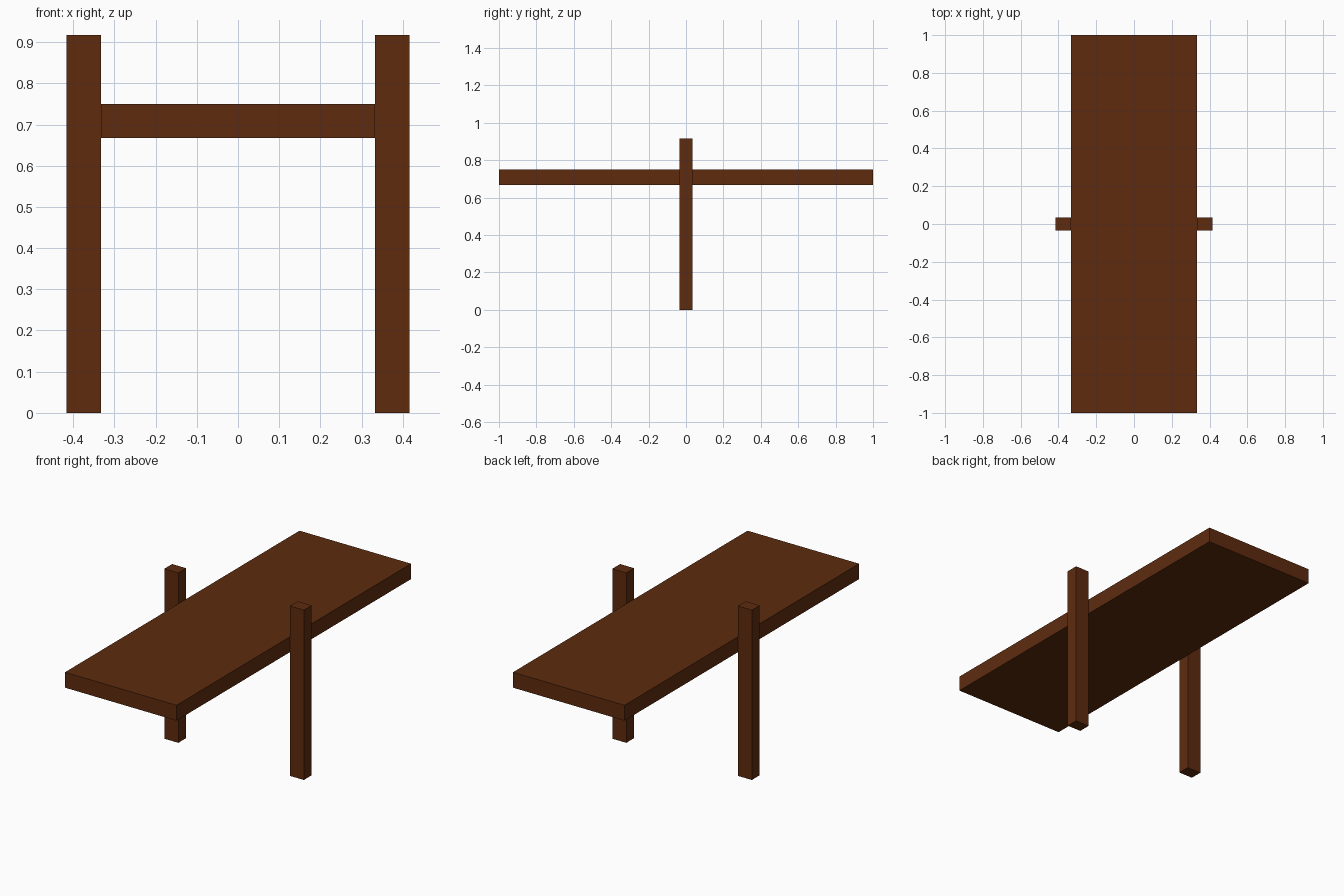
import bpy

if "Cube" in bpy.data.objects:
    bpy.data.objects.remove(bpy.data.objects["Cube"])

wood = bpy.data.materials.new("dark brown wood")
wood.diffuse_color = (0.112, 0.024, 0.0045, 1.0)
wood.use_nodes = True
wood.node_tree.nodes["Principled BSDF"].inputs["Base Color"].default_value = wood.diffuse_color


def box(name, lo, hi):
    """Axis-aligned box between two corners."""
    centre = [(a + b) / 2 for a, b in zip(lo, hi)]
    bpy.ops.mesh.primitive_cube_add(size=1, location=centre)
    obj = bpy.context.object
    obj.name = name
    obj.scale = [b - a for a, b in zip(lo, hi)]
    bpy.ops.object.transform_apply(location=False, rotation=False, scale=True)
    obj.data.materials.append(wood)
    return obj


# long horizontal plank
box("plank", (-0.333, -1.0, 0.667), (0.333, 1.0, 0.75))

# one upright post on each side, touching the plank edges
for side, x0, x1 in (("left", -0.4167, -0.333), ("right", 0.333, 0.4167)):
    box(side + "_post", (x0, -0.0335, 0.0), (x1, 0.0335, 0.9167))
